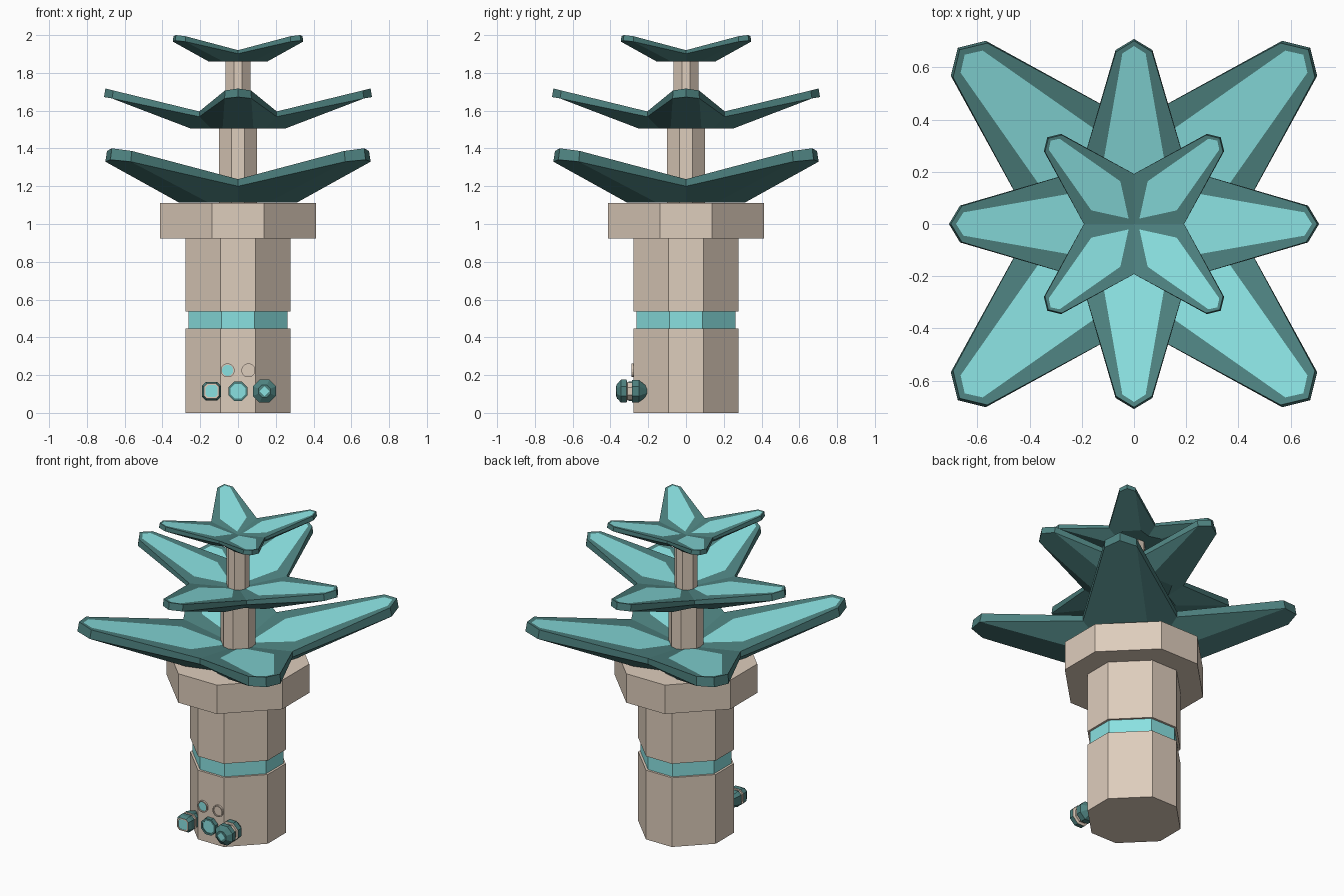
import bpy, bmesh, math
from mathutils import Matrix, Vector

if "Cube" in bpy.data.objects:
    bpy.data.objects.remove(bpy.data.objects["Cube"])


def material(name, rgb):
    m = bpy.data.materials.new(name)
    lin = [((c / 255 + 0.055) / 1.055) ** 2.4 for c in rgb]
    m.diffuse_color = (*lin, 1)
    m.use_nodes = True
    m.node_tree.nodes["Principled BSDF"].inputs["Base Color"].default_value = m.diffuse_color
    return m


BARK, TEAL, GREEN = 0, 1, 2
MATS = [material("beige_bark", (222, 205, 188)),
        material("light_teal", (138, 225, 225)),
        material("dark_green", (78, 130, 128))]


def finish(name, bm):
    bmesh.ops.remove_doubles(bm, verts=bm.verts, dist=0.0005)
    bmesh.ops.recalc_face_normals(bm, faces=bm.faces)
    me = bpy.data.meshes.new(name)
    bm.to_mesh(me)
    bm.free()
    for m in MATS:
        me.materials.append(m)
    ob = bpy.data.objects.new(name, me)
    bpy.context.collection.objects.link(ob)
    return ob


def chamfered(k=1 / 3):
    """Unit square with large corner cuts."""
    return [(1, -k), (1, k), (k, 1), (-k, 1), (-1, k), (-1, -k), (-k, -1), (k, -1)]


def ngon(n):
    return [(math.cos(2 * math.pi * (i + .5) / n), math.sin(2 * math.pi * (i + .5) / n))
            for i in range(n)]


def stack(name, shape, rings, mats, matrix=Matrix()):
    """Rings of (size, height); mats = start cap, each wall, end cap."""
    bm = bmesh.new()
    loops = [[bm.verts.new(matrix @ Vector((x * r, y * r, h))) for x, y in shape]
             for r, h in rings]
    bm.faces.new(loops[0][::-1]).material_index = mats[0]
    n = len(shape)
    for a, b, m in zip(loops, loops[1:], mats[1:]):
        for i in range(n):
            j = (i + 1) % n
            bm.faces.new((a[i], a[j], b[j], b[i])).material_index = m
    bm.faces.new(loops[-1]).material_index = mats[-1]
    return finish(name, bm)


def forward(x, z, spin=0):
    """Frame whose height axis points to the front (-y)."""
    return (Matrix.Translation((x, 0, z)) @ Matrix.Rotation(math.pi / 2, 4, 'X')
            @ Matrix.Rotation(spin, 4, 'Z'))


# Trunk with recessed teal band, collar and upper stems
stack("trunk", chamfered(),
      [(.277, 0), (.277, .447), (.263, .447), (.263, .537), (.277, .537), (.277, .923)],
      [BARK, BARK, BARK, TEAL, BARK, BARK, BARK], )
stack("collar", chamfered(), [(.413, .923), (.413, 1.11)], [BARK] * 3)
stack("lower_stem", chamfered(), [(.10, 1.11), (.10, 1.53)], [BARK] * 3)
stack("upper_stem", chamfered(), [(.066, 1.53), (.066, 1.875)], [BARK] * 3)


def leaf_tier(name, z, scale, turn):
    """Four upswept pointed leaves joined along their valleys."""
    bm = bmesh.new()

    def top(a, w):
        return (a, w, .055 + .244 * a)

    def both(pts):  # mirror a half outline running centre -> tip
        return pts + [(a, -w, h) for a, w, h in pts[-2:0:-1]]

    outer = both([top(0, 0), top(.276, .276), top(.888, .093), top(.945, 0)])
    inner = both([top(.06, 0), top(.31, .16), top(.88, .06), top(.918, 0)])
    lower = both([(0, 0, 0), (.276, .276, .085), (.898, .095, .215), (.955, 0, .225)])
    for q in range(4):
        mat = (Matrix.Translation((0, 0, z)) @ Matrix.Rotation(turn + q * math.pi / 2, 4, 'Z')
               @ Matrix.Scale(scale, 4))

        def face(pts, m):
            bm.faces.new([bm.verts.new(mat @ Vector(p)) for p in pts]).material_index = m

        face(inner, TEAL)
        for i in range(6):
            j = (i + 1) % 6
            face((outer[i], outer[j], inner[j], inner[i]), GREEN)
            if 0 < i < 5:
                face((outer[i], lower[i], lower[j], outer[j]), GREEN)
        # Underside: flat root, broad keel and narrow flanks
        root = [(0, 0, 0), (.19, .19, 0), (.335, .11, 0), (.335, -.11, 0), (.19, -.19, 0)]
        face(root, GREEN)
        face((root[2], lower[2], lower[3], lower[4], root[3]), GREEN)
        face((root[1], lower[1], lower[2], root[2]), GREEN)
        face((root[4], root[3], lower[4], lower[5]), GREEN)
    return finish(name, bm)


leaf_tier("lower_leaves", 1.115, 1.0, math.pi / 4)
leaf_tier("middle_leaves", 1.505, .743, 0)
leaf_tier("top_leaves", 1.86, .492, math.pi / 4)

# Central teal stud
stack("centre_stud", ngon(8), [(.055, .27), (.055, .305), (.042, .305), (.042, .30)],
      [GREEN, GREEN, GREEN, GREEN, TEAL], forward(0, .115))

# Left layered diamond
stack("left_diamond", chamfered(.25),
      [(.03, .20), (.056, .28), (.056, .295), (.047, .295), (.047, .315), (.056, .315),
       (.056, .345), (.045, .365), (.036, .365), (.036, .362)],
      [GREEN, GREEN, GREEN, BARK, BARK, BARK, GREEN, GREEN, BARK, BARK, TEAL],
      forward(-.14, .115, math.pi / 4))

# Right faceted gem with a point at the back
stack("right_gem", ngon(8),
      [(.003, .18), (.065, .25), (.065, .285), (.05, .285), (.05, .31), (.066, .315),
       (.066, .345), (.035, .368)],
      [GREEN, GREEN, GREEN, BARK, BARK, BARK, GREEN, GREEN, GREEN],
      forward(.14, .115))
stack("gem_window", [(1, 0), (0, 1), (-1, 0), (0, -1)], [(.027, .366), (.027, .37)],
      [TEAL] * 3, forward(.14, .115))

# Two small round rings
for side, x, centre in (("left", -.055, TEAL), ("right", .055, BARK)):
    stack(side + "_ring", ngon(16),
          [(.037, .27), (.037, .288), (.030, .288), (.030, .281)],
          [BARK, BARK, BARK, BARK, centre], forward(x, .225))
